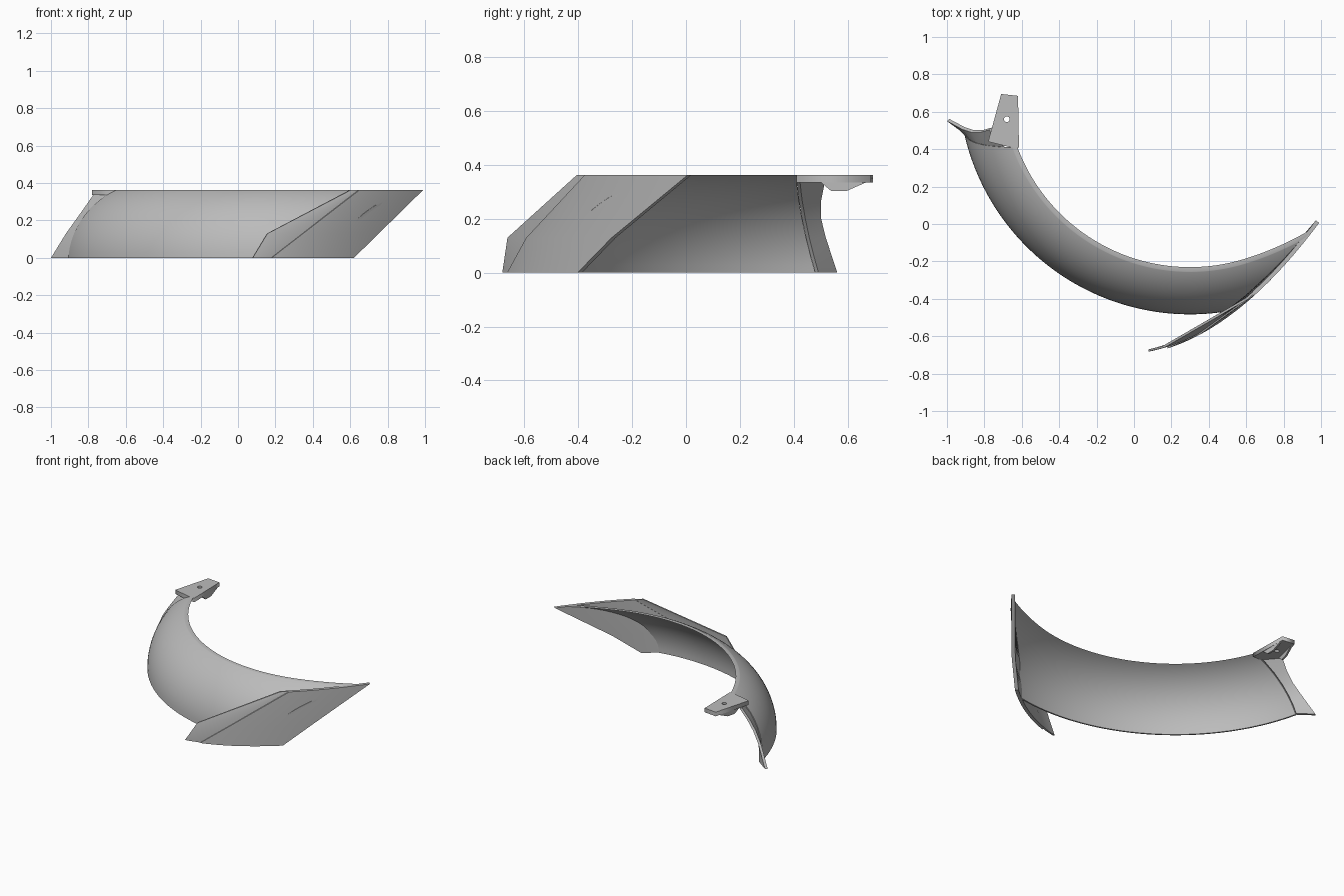
import bpy, bmesh, math

old = bpy.data.objects.get("Cube")
if old:
    bpy.data.objects.remove(old)

H = 0.363              # overall height
CX, CY = 0.3, 0.755    # axis the shell sweeps around

grey = bpy.data.materials.new("plain grey")
grey.use_nodes = True
grey.diffuse_color = (0.5, 0.5, 0.5, 1)
grey.node_tree.nodes["Principled BSDF"].inputs["Base Color"].default_value = (0.5, 0.5, 0.5, 1)


def solid(name, outer, inner):
    """Closed sheet between two matching grids of points."""
    bm = bmesh.new()
    a, b = [[[bm.verts.new(p) for p in row] for row in g] for g in (outer, inner)]
    n, m = len(a), len(a[0])
    for g in (a, b):
        for i in range(n - 1):
            for j in range(m - 1):
                bm.faces.new((g[i][j], g[i + 1][j], g[i + 1][j + 1], g[i][j + 1]))
    for j in (0, m - 1):
        for i in range(n - 1):
            bm.faces.new((a[i][j], a[i + 1][j], b[i + 1][j], b[i][j]))
    for i in (0, n - 1):
        for j in range(m - 1):
            bm.faces.new((a[i][j], a[i][j + 1], b[i][j + 1], b[i][j]))
    bmesh.ops.recalc_face_normals(bm, faces=bm.faces)
    mesh = bpy.data.meshes.new(name)
    bm.to_mesh(mesh)
    bm.free()
    mesh.materials.append(grey)
    ob = bpy.data.objects.new(name, mesh)
    bpy.context.collection.objects.link(ob)
    bpy.ops.object.select_all(action='DESELECT')
    ob.select_set(True)
    bpy.context.view_layer.objects.active = ob
    bpy.ops.object.shade_smooth_by_angle(angle=math.radians(30))
    return ob


def interp(points, z):
    """Piecewise linear lookup of the values listed against height."""
    for (z0, *p), (z1, *q) in zip(points, points[1:]):
        if z <= z1:
            break
    t = (z - z0) / (z1 - z0)
    return [u + (v - u) * t for u, v in zip(p, q)]


# Plan curve of the upright end plate
def plate_y(x):
    s = x - 0.08
    return -0.69 + 0.191 * s + 0.631 * s * s


def plate_point(x, z, depth):
    slope = 0.191 + 1.262 * (x - 0.08)
    k = depth / math.hypot(1, slope)
    return (x - slope * k, plate_y(x) + k, z)


# Curved shell: arc profile swept round the axis and trimmed against the plate
def shell_point(r, ang, z):
    r += 0.2 * max(0, ang - 1.5 * math.pi - 0.3) ** 2
    return (CX + r * math.cos(ang), CY + r * math.sin(ang), z)


def end_y(z):
    return 0.41 + 0.07 * (1 - z / H) ** 1.5


def shell_start(r, z):
    return math.pi + math.asin((CY - end_y(z)) / r)


def shell_row(radius, z, steps=64):
    r = 0.835 + math.sqrt(radius ** 2 - z ** 2)
    lo, hi = 1.5 * math.pi, 1.5 * math.pi + 1
    for _ in range(30):
        mid = (lo + hi) / 2
        x, y, _z = shell_point(r, mid, z)
        if y > plate_y(x) + 0.01:
            lo = mid
        else:
            hi = mid
    start = shell_start(r, z)
    return [shell_point(r, start + (lo - start) * i / steps, z) for i in range(steps + 1)]


levels = [H * math.sin(math.pi / 2 * i / 20) for i in range(21)]
solid("curved_shell", [shell_row(0.403, z) for z in levels],
      [shell_row(0.393, z) for z in levels])

# End plate: thick slanted panel with a thinner, set-back border strip
main_left = [(0, 0.18), (H, 0.65)]
main_right = [(0, 0.62), (H, 0.99)]
strip_left = [(0, 0.08), (0.13, 0.16), (H, 0.61)]


def upright(name, left, right, front, back, heights):
    def grid(depth):
        rows = []
        for z in heights:
            a, b = interp(left, z)[0], interp(right, z)[0]
            rows.append([plate_point(a + (b - a) * i / 20, z, depth) for i in range(21)])
        return rows
    solid(name, grid(front), grid(back))


upright("end_plate", main_left, main_right, 0, 0.022, [0, 0.13, H])
upright("end_plate_border", strip_left, main_left, 0.008, 0.02, [0, 0.13, H])

# Flared flange along the other end of the shell
flange_edge = [(0, -1.0, 0.55), (0.13, -0.92, 0.507), (0.2, -0.87, 0.49),
               (0.27, -0.82, 0.49), (0.335, -0.775, 0.503), (H, -0.76, 0.5)]


def flange_grid(shift):
    rows = []
    for z in [0, 0.065, 0.13, 0.2, 0.27, 0.335]:
        r = 0.835 + math.sqrt(0.4 ** 2 - z ** 2)
        p = shell_point(r, shell_start(r, z), z)
        q = interp(flange_edge, z)
        rows.append([(p[0] + shift, p[1] + shift, z), (q[0] + shift, q[1] + shift, z)])
    return rows


solid("flared_flange", flange_grid(0), flange_grid(0.012))

# Flat mounting tab with a round hole
curve = bpy.data.curves.new("mounting_tab", 'CURVE')
curve.dimensions = '2D'
curve.fill_mode = 'BOTH'
curve.extrude = 0.014
tab = [(-0.78, 0.44), (-0.71, 0.695), (-0.62, 0.685), (-0.615, 0.41), (-0.66, 0.41)]
hole = [(-0.68 + 0.015 * math.cos(i * math.pi / 8), 0.56 + 0.015 * math.sin(i * math.pi / 8))
        for i in range(16)]
for loop in (tab, hole):
    spline = curve.splines.new('POLY')
    spline.points.add(len(loop) - 1)
    for pt, (x, y) in zip(spline.points, loop):
        pt.co = (x, y, 0, 1)
    spline.use_cyclic_u = True
curve.materials.append(grey)
tab_ob = bpy.data.objects.new("mounting_tab", curve)
tab_ob.location.z = H - 0.014
bpy.context.collection.objects.link(tab_ob)

# Slim ribs under both sides of the tab
for name, x0, x1 in (("left_tab_rib", -0.632, -0.632), ("right_tab_rib", -0.755, -0.715)):
    def rib(dx):
        def at(y, z):
            return (x0 + (x1 - x0) * (y - 0.5) / 0.17 + dx, y, z)
        return [[at(0.5, 0.336), at(0.54, 0.303)], [at(0.67, 0.336), at(0.595, 0.303)]]
    solid(name, rib(0), rib(0.012))
